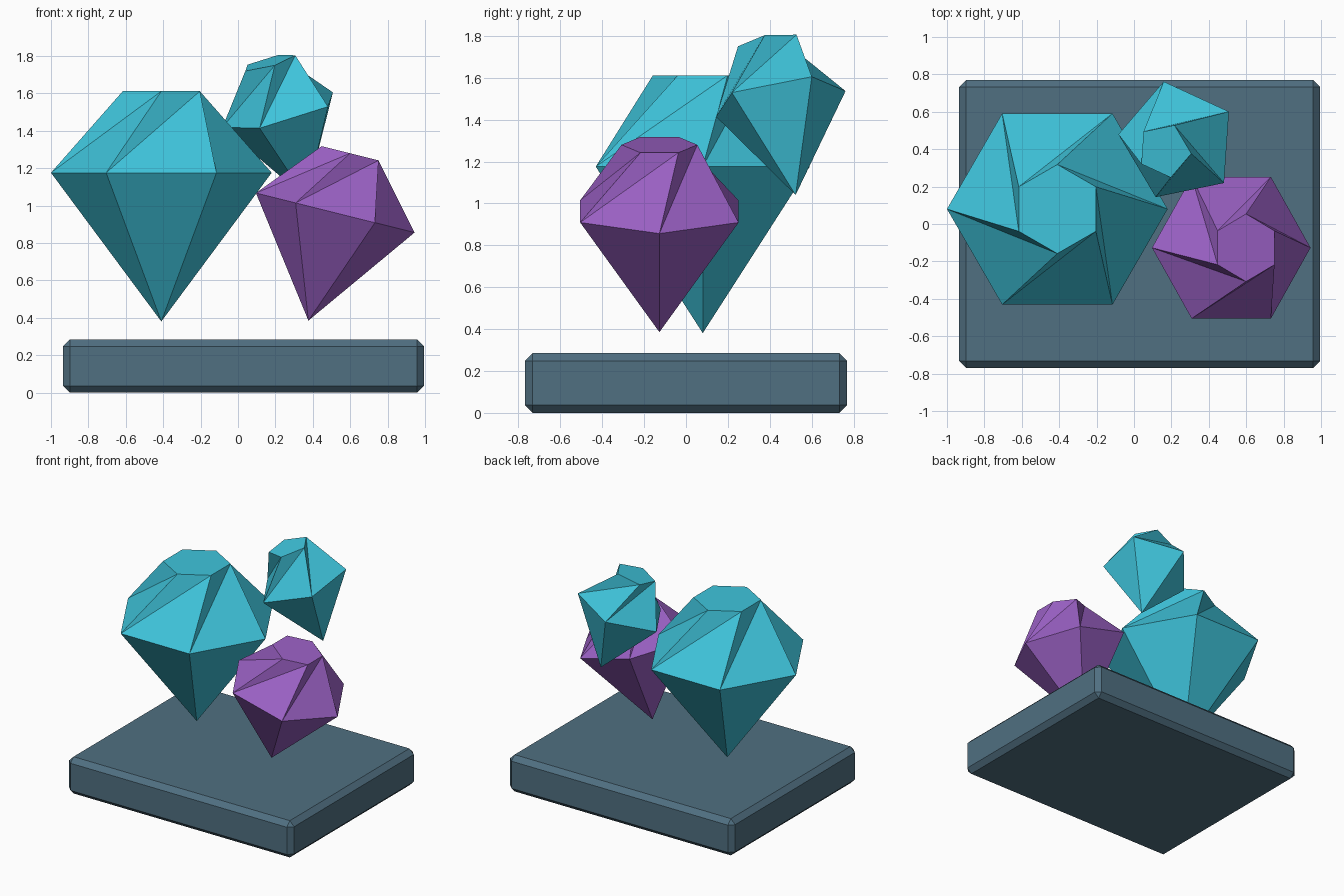
import bpy, bmesh
from math import cos, sin, tau, radians
from mathutils import Vector, Matrix

if "Cube" in bpy.data.objects:
    bpy.data.objects.remove(bpy.data.objects["Cube"])


def material(name, rgb):
    m = bpy.data.materials.new(name)
    m.diffuse_color = (*rgb, 1)
    m.use_nodes = True
    m.node_tree.nodes["Principled BSDF"].inputs["Base Color"].default_value = m.diffuse_color
    return m


def finish(bm, name, mat):
    bmesh.ops.recalc_face_normals(bm, faces=bm.faces)
    me = bpy.data.meshes.new(name)
    bm.to_mesh(me)
    bm.free()
    me.materials.append(mat)
    ob = bpy.data.objects.new(name, me)
    bpy.context.collection.objects.link(ob)
    return ob


def gem(name, mat, sides, center, axis, spin, r, depth, table_r, height):
    """Faceted gem: point below, girdle at the centre, twisted crown and flat table."""
    bm = bmesh.new()

    def ring(radius, z, shift):
        return [bm.verts.new((radius * cos(tau * (i + shift) / sides),
                              radius * sin(tau * (i + shift) / sides), z))
                for i in range(sides)]

    girdle = ring(r, 0, 0)
    table = ring(table_r, height, 0.5)
    tip = bm.verts.new((0, 0, -depth))
    bm.faces.new(table)
    for i in range(sides):
        j = (i + 1) % sides
        bm.faces.new((girdle[j], girdle[i], tip))
        bm.faces.new((girdle[i], girdle[j], table[j]))
        bm.faces.new((girdle[i], table[j], table[i]))
    ob = finish(bm, name, mat)
    tilt = Vector((0, 0, 1)).rotation_difference(Vector(axis)).to_matrix().to_4x4()
    ob.matrix_world = (Matrix.Translation(center) @ tilt
                       @ Matrix.Rotation(radians(spin), 4, 'Z'))
    return ob


teal = material("teal", (0.05, 0.56, 0.72))
purple = material("purple", (0.33, 0.12, 0.56))
slate = material("slate", (0.08, 0.16, 0.22))

# Chamfered base slab
bm = bmesh.new()
bmesh.ops.create_cube(bm, size=1)
bmesh.ops.scale(bm, vec=(1.93, 1.54, 0.285), verts=bm.verts)
bmesh.ops.translate(bm, vec=(0.03, 0, 0.1425), verts=bm.verts)
bmesh.ops.bevel(bm, geom=bm.edges[:], offset=0.037, segments=1, affect='EDGES')
finish(bm, "base_slab", slate)

# Floating gems
gem("large_gem", teal, 6, (-0.41, 0.08, 1.176), (0, 0, 1), 0,
    0.59, 0.795, 0.238, 0.436)
gem("medium_gem", purple, 6, (0.52, -0.127, 0.962), (sin(radians(14)), 0, cos(radians(14))), 0,
    0.437, 0.594, 0.181, 0.328)
gem("small_gem", teal, 5, (0.236, 0.441, 1.501), (-0.265, -0.17, 0.95), 30.6,
    0.332, 0.485, 0.15, 0.28)
